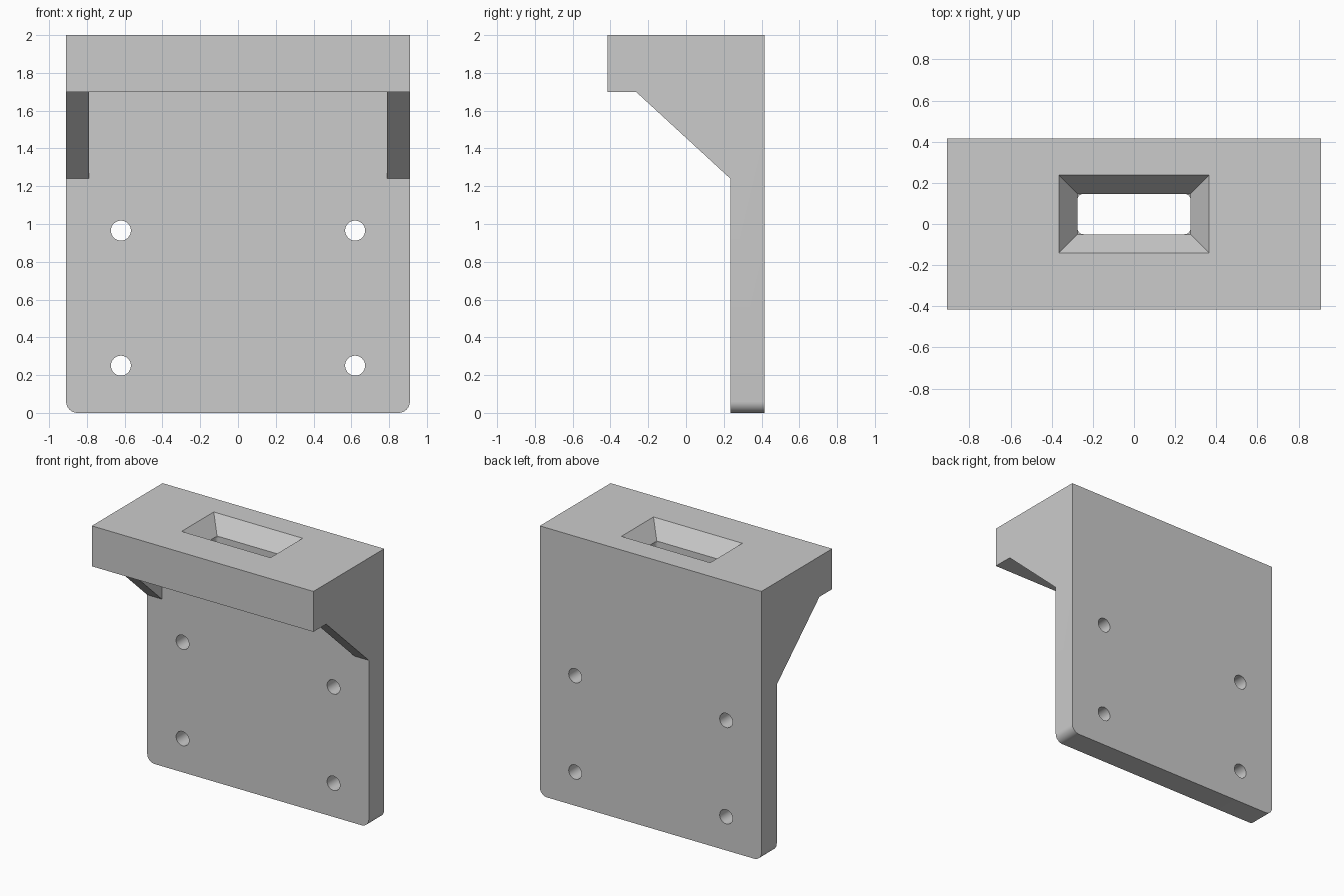
import bpy, bmesh
from math import cos, sin, pi
from mathutils import Vector

if "Cube" in bpy.data.objects:
    bpy.data.objects.remove(bpy.data.objects["Cube"])


def loft(name, lower, upper):
    """Closed solid between two matching rings of points."""
    bm = bmesh.new()
    a = [bm.verts.new(p) for p in lower]
    b = [bm.verts.new(p) for p in upper]
    n = len(a)
    bm.faces.new(a)
    bm.faces.new(b)
    for i in range(n):
        j = (i + 1) % n
        bm.faces.new((a[i], a[j], b[j], b[i]))
    bmesh.ops.recalc_face_normals(bm, faces=bm.faces[:])
    mesh = bpy.data.meshes.new(name)
    bm.to_mesh(mesh)
    bm.free()
    obj = bpy.data.objects.new(name, mesh)
    bpy.context.collection.objects.link(obj)
    return obj


def rect(x0, x1, y0, y1, z):
    return [(x0, y0, z), (x1, y0, z), (x1, y1, z), (x0, y1, z)]


def rounded_rect(x0, x1, y0, y1, z, r, seg=6):
    centres = [(x1 - r, y1 - r), (x0 + r, y1 - r), (x0 + r, y0 + r), (x1 - r, y0 + r)]
    return [(cx + r * cos((q + s / seg) * pi / 2), cy + r * sin((q + s / seg) * pi / 2), z)
            for q, (cx, cy) in enumerate(centres) for s in range(seg + 1)]


def cut(target, cutter):
    cutter.hide_render = True
    mod = target.modifiers.new("cut", 'BOOLEAN')
    mod.operation = 'DIFFERENCE'
    mod.solver = 'EXACT'
    mod.object = cutter
    bpy.context.view_layer.objects.active = target
    bpy.ops.object.modifier_apply(modifier=mod.name)
    bpy.data.objects.remove(cutter, do_unlink=True)


# Bracket body: side profile with gusset slope, extruded across the width
W = 0.91
profile = [(0.415, 0), (0.415, 2), (-0.415, 2), (-0.415, 1.7),
           (-0.265, 1.7), (0.235, 1.24), (0.235, 0)]
bracket = loft("mounting_bracket", [(-W, y, z) for y, z in profile],
               [(W, y, z) for y, z in profile])

# Rounded lower corners of the back plate
bm = bmesh.new()
bm.from_mesh(bracket.data)
corners = [e for e in bm.edges
           if all(v.co.z < 0.001 for v in e.verts)
           and abs(e.verts[0].co.x - e.verts[1].co.x) < 0.001]
bmesh.ops.bevel(bm, geom=corners, offset=0.06, segments=8, profile=0.5, affect='EDGES')
bm.to_mesh(bracket.data)
bm.free()

# Pocket under the shelf leaves a thin gusset at each side
cut(bracket, loft("pocket_cutter", rect(-0.79, 0.79, -0.6, 0.235, 1.1),
                  rect(-0.79, 0.79, -0.6, 0.235, 1.7)))

# Slot through the shelf, with a flared mouth on top
cut(bracket, loft("slot_cutter", rounded_rect(-0.275, 0.275, -0.05, 0.147, 1.6, 0.03),
                  rounded_rect(-0.275, 0.275, -0.05, 0.147, 1.93, 0.03)))
low = rect(-0.275, 0.275, -0.05, 0.147, 1.88)
top = rect(-0.365, 0.365, -0.14, 0.237, 2.0)
above = [Vector(a).lerp(Vector(b), 1.5) for a, b in zip(low, top)]
cut(bracket, loft("flare_cutter", low, above))

# Four screw holes through the back plate
for x in (-0.62, 0.62):
    for z in (0.25, 0.965):
        ring = [(x + 0.053 * cos(i * pi / 16), z + 0.053 * sin(i * pi / 16)) for i in range(32)]
        cut(bracket, loft("hole_cutter", [(px, 0.1, pz) for px, pz in ring],
                          [(px, 0.6, pz) for px, pz in ring]))

# Smooth curved walls, keep hard edges
bpy.ops.object.select_all(action='DESELECT')
bracket.select_set(True)
bpy.context.view_layer.objects.active = bracket
bpy.ops.object.shade_smooth_by_angle(angle=pi / 6)
